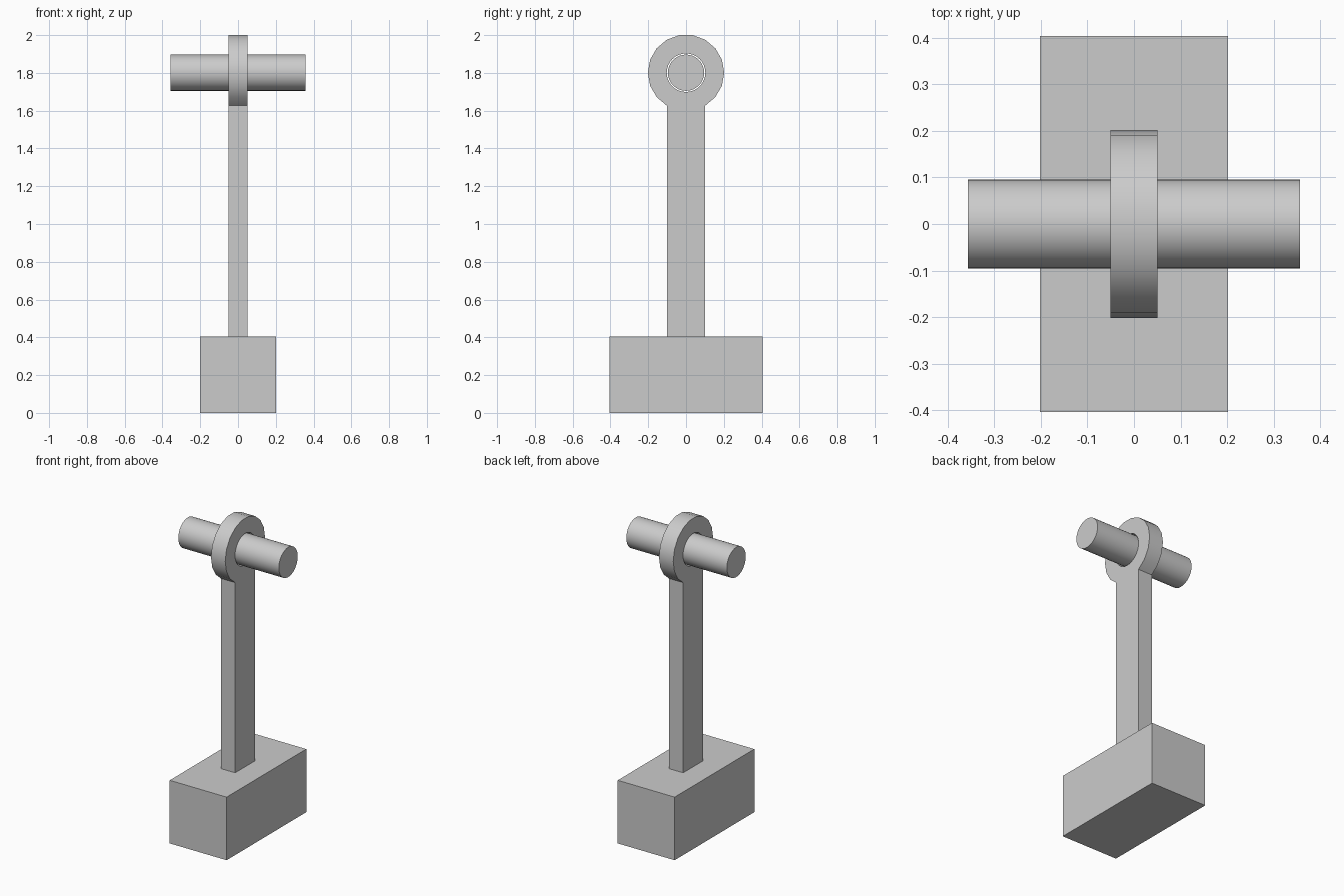
import bpy, bmesh, math

if "Cube" in bpy.data.objects:
    bpy.data.objects.remove(bpy.data.objects["Cube"])

U = 0.202            # base half width, also the eye radius
EYE_Z = 1.801
BASE_H = 0.405


def smooth(obj):
    bpy.ops.object.select_all(action='DESELECT')
    obj.select_set(True)
    bpy.context.view_layer.objects.active = obj
    bpy.ops.object.shade_smooth_by_angle(angle=math.radians(30))


def arc(radius, start, end, steps):
    angles = [math.radians(start + (end - start) * i / steps) for i in range(steps + 1)]
    return [(radius * math.cos(a), EYE_Z + radius * math.sin(a)) for a in angles]


def extruded_profile(name, loops, half):
    """Fill closed (y, z) loops, inner loops as holes, and extrude along x."""
    bm = bmesh.new()
    for pts in loops:
        vs = [bm.verts.new((-half, y, z)) for y, z in pts]
        for i, v in enumerate(vs):
            bm.edges.new((v, vs[(i + 1) % len(vs)]))
    bmesh.ops.triangle_fill(bm, edges=bm.edges[:], use_beauty=True)
    ext = bmesh.ops.extrude_face_region(bm, geom=bm.faces[:], use_keep_orig=True)
    verts = [g for g in ext['geom'] if isinstance(g, bmesh.types.BMVert)]
    bmesh.ops.translate(bm, verts=verts, vec=(2 * half, 0, 0))
    bmesh.ops.recalc_face_normals(bm, faces=bm.faces[:])
    mesh = bpy.data.meshes.new(name)
    bm.to_mesh(mesh)
    bm.free()
    obj = bpy.data.objects.new(name, mesh)
    bpy.context.collection.objects.link(obj)
    return obj


# Base block
bpy.ops.mesh.primitive_cube_add(size=1, location=(0, 0, BASE_H / 2))
base = bpy.context.object
base.name = "base_block"
base.scale = (2 * U, 4 * U, BASE_H)

# Post with 18-sided eye and a round bore
outline = arc(U, -60, 240, 15) + [(-U / 2, BASE_H), (U / 2, BASE_H)]
bore = arc(0.102, 0, 360, 32)[:-1]
smooth(extruded_profile("eye_post", [outline, bore], U / 4))

# Pin through the bore
bpy.ops.mesh.primitive_cylinder_add(vertices=32, radius=0.096, depth=0.714,
                                    location=(0, 0, EYE_Z), rotation=(0, math.pi / 2, 0))
pin = bpy.context.object
pin.name = "cross_pin"
smooth(pin)
